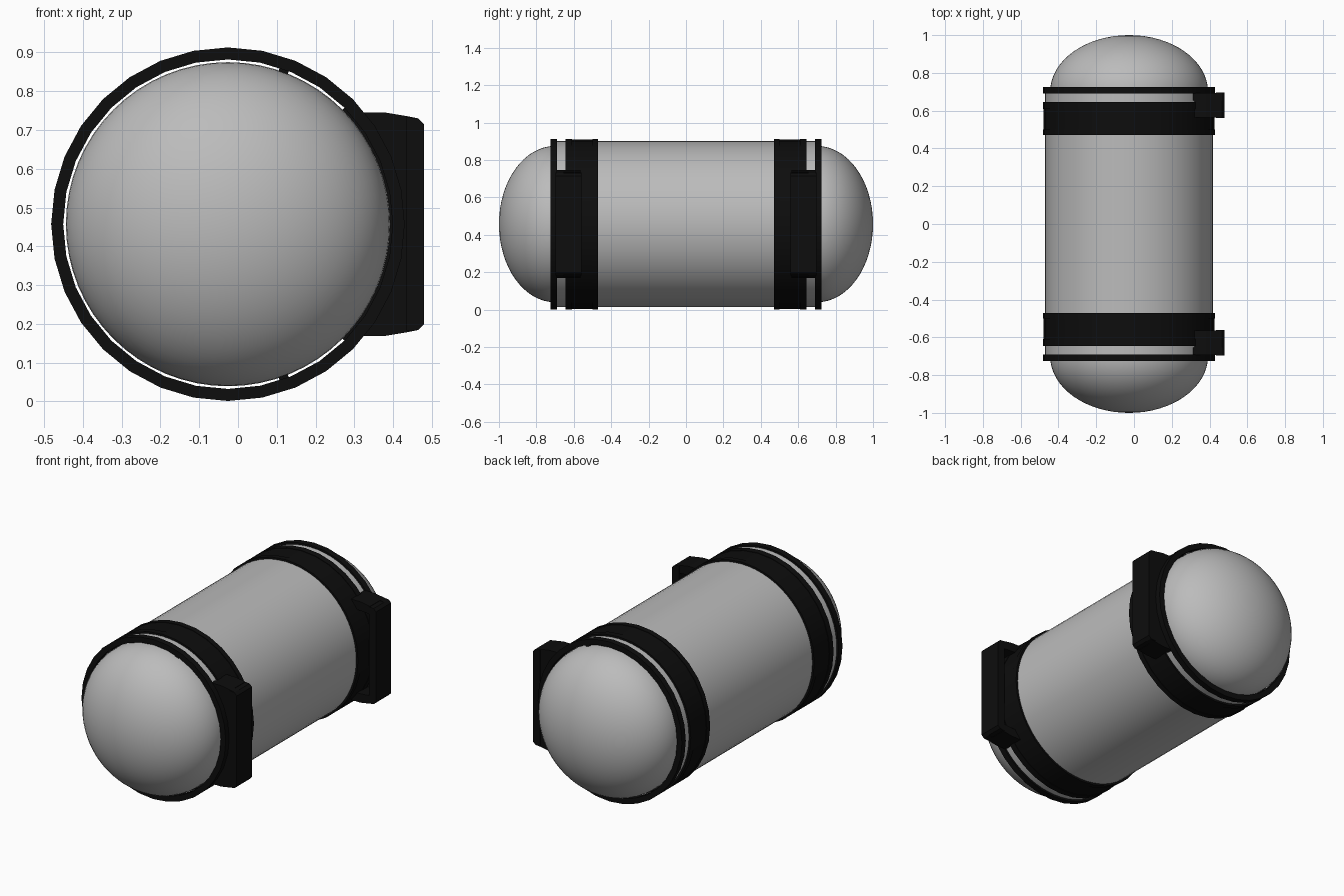
import bpy, bmesh, math
from mathutils import Vector

cube = bpy.data.objects.get("Cube")
if cube:
    bpy.data.objects.remove(cube, do_unlink=True)

CX, CZ = -0.026, 0.457          # axis of the tank


def material(name, value, rough):
    m = bpy.data.materials.new(name)
    m.use_nodes = True
    colour = (value, value, value, 1)
    m.diffuse_color = colour
    node = m.node_tree.nodes["Principled BSDF"]
    node.inputs["Base Color"].default_value = colour
    node.inputs["Roughness"].default_value = rough
    return m


grey = material("light grey metal", 0.5, 0.5)
black = material("black rubber", 0.004, 0.7)


def finish(name, bm, mat, smooth=True):
    bmesh.ops.remove_doubles(bm, verts=bm.verts, dist=1e-5)
    bmesh.ops.recalc_face_normals(bm, faces=bm.faces)
    mesh = bpy.data.meshes.new(name)
    bm.to_mesh(mesh)
    bm.free()
    mesh.materials.append(mat)
    ob = bpy.data.objects.new(name, mesh)
    bpy.context.collection.objects.link(ob)
    if smooth:
        bpy.ops.object.select_all(action='DESELECT')
        ob.select_set(True)
        bpy.context.view_layer.objects.active = ob
        bpy.ops.object.shade_smooth_by_angle(angle=math.radians(30))
    return ob


def lathe(name, profile, mat, sides, closed=True):
    """Spin (radius, y) points around the tank axis."""
    bm = bmesh.new()
    verts = [bm.verts.new((CX + r, y, CZ)) for r, y in profile]
    pairs = list(zip(verts, verts[1:] + verts[:1]))
    edges = [bm.edges.new(p) for p in (pairs if closed else pairs[:-1])]
    bmesh.ops.spin(bm, geom=verts + edges, cent=(CX, 0, CZ), axis=(0, 1, 0),
                   angle=math.tau, steps=sides, use_merge=True)
    return finish(name, bm, mat)


def prism(name, outline, y0, y1, mat):
    """Extrude an (x, z) outline along y."""
    bm = bmesh.new()
    face = bm.faces.new([bm.verts.new((x, y0, z)) for x, z in outline])
    new = bmesh.ops.extrude_face_region(bm, geom=[face])["geom"]
    bmesh.ops.translate(bm, vec=Vector((0, y1 - y0, 0)),
                        verts=[v for v in new if isinstance(v, bmesh.types.BMVert)])
    return finish(name, bm, mat, smooth=False)


def arc(radius, start, end, steps):
    points = []
    for i in range(steps + 1):
        a = math.radians(start + (end - start) * i / steps)
        points.append((CX + radius * math.cos(a), CZ + radius * math.sin(a)))
    return points


def mirror_z(points):
    return [(x, 2 * CZ - z) for x, z in reversed(points)]


# Inner capsule with rounded ends
quarter = [math.pi / 2 * i / 16 for i in range(17)]
dome = [(0.418 * math.sin(a), 0.7 + 0.3 * math.cos(a)) for a in quarter]
lathe("inner_tank", dome + [(r, -y) for r, y in reversed(dome)], grey, 64, closed=False)

# Outer tube around the capsule
lathe("outer_tube", [(0.43, -0.7), (0.444, -0.7), (0.444, 0.7), (0.43, 0.7)], grey, 64)

# Upper half of the bracket silhouette, from the plate to the tank
shoulder = [(0.48, 0.715), (0.465, 0.73), (0.44, 0.735), (0.38, 0.745), (0.32, 0.745)]

for side, label in ((-1, "front"), (1, "back")):
    # End ring and wide strap with raised rims
    lathe(label + "_end_ring", [(r, side * y) for r, y in
          ((0.425, 0.69), (0.456, 0.69), (0.456, 0.725), (0.425, 0.725))], black, 32)
    lathe(label + "_strap", [(r, side * y) for r, y in
          ((0.428, 0.47), (0.456, 0.47), (0.456, 0.5), (0.453, 0.5),
           (0.453, 0.61), (0.456, 0.61), (0.456, 0.645), (0.428, 0.645))], black, 32)

    # Curved pad behind the bracket
    prism(label + "_bracket_pad", arc(0.416, -45, 45, 12) + arc(0.44, 45, -45, 12),
          side * 0.56, side * 0.69, black)

    # Bracket end wall, arms and mounting plate
    prism(label + "_bracket_wall",
          shoulder + arc(0.43, 41, -41, 12) + mirror_z(shoulder),
          side * 0.655, side * 0.693, black)
    arm = shoulder[2:] + arc(0.44, 38, 33, 2) + [(0.44, 0.69)]
    for points, end in ((arm, "upper"), (mirror_z(arm), "lower")):
        prism(label + "_bracket_" + end + "_arm", points,
              side * 0.563, side * 0.66, black)
    plate = shoulder[:2] + [(0.435, 0.733)]
    prism(label + "_bracket_plate", plate + mirror_z(plate),
          side * 0.56, side * 0.697, black)

    # Small spacers between ring and capsule
    for a in (70, -70):
        prism(label + "_spacer", arc(0.414, a - 1.7, a + 1.7, 1) +
              arc(0.432, a + 1.7, a - 1.7, 1), side * 0.66, side * 0.72, black)
